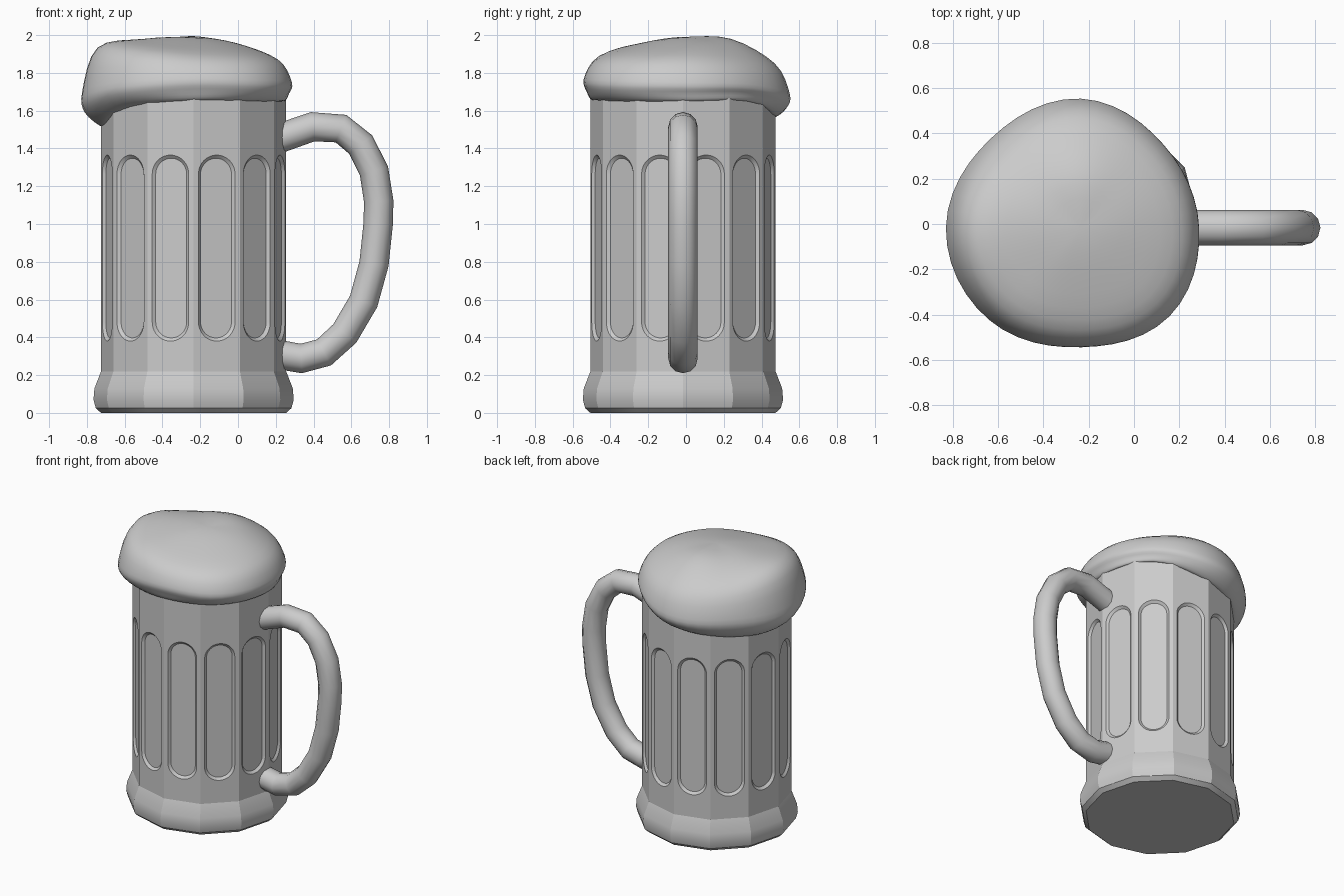
import bpy, bmesh
from math import sin, cos, pi, radians
from mathutils import Vector

if "Cube" in bpy.data.objects:
    bpy.data.objects.remove(bpy.data.objects["Cube"])

CX, CY, SIDES, R = -0.235, -0.016, 12, 0.49


def finish(name, bm, angle):
    bmesh.ops.remove_doubles(bm, verts=bm.verts, dist=1e-5)
    bmesh.ops.recalc_face_normals(bm, faces=bm.faces)
    mesh = bpy.data.meshes.new(name)
    bm.to_mesh(mesh)
    bm.free()
    ob = bpy.data.objects.new(name, mesh)
    bpy.context.collection.objects.link(ob)
    smooth(ob, angle)
    return ob


def smooth(ob, angle):
    bpy.ops.object.select_all(action='DESELECT')
    ob.select_set(True)
    bpy.context.view_layer.objects.active = ob
    bpy.ops.object.shade_smooth_by_angle(angle=radians(angle))


def corner(i, r, z):
    a = 2 * pi * i / SIDES
    return Vector((CX + r * cos(a), CY + r * sin(a), z))


def stadium(hw, z0, z1, n=10):
    """Closed outline, starting at the top centre and going left."""
    top = [(-hw * sin(pi / 2 * k / n), z1 - hw + hw * cos(pi / 2 * k / n)) for k in range(n + 1)]
    bot = [(x, z0 + z1 - z) for x, z in reversed(top)]
    left = top + bot
    return left, [(-x, z) for x, z in left]


def face(bm, pts):
    bm.faces.new([bm.verts.new(p) for p in pts])


# Twelve-sided glass with a recessed rounded panel in each side
bm = bmesh.new()
Z0, Z1 = 0.2, 1.68
hw = R * sin(pi / SIDES)
for i in range(SIDES):
    a = 2 * pi * (i + 0.5) / SIDES
    nrm = Vector((cos(a), sin(a), 0))
    tan = Vector((-sin(a), cos(a), 0))
    mid = Vector((CX, CY, 0)) + nrm * R * cos(pi / SIDES)

    def place(p, depth=0.0):
        return mid + tan * p[0] - nrm * depth + Vector((0, 0, p[1]))

    outer, inner = stadium(0.1, 0.38, 1.365), stadium(0.085, 0.397, 1.348)
    for s, o, q in zip((-1, 1), outer, inner):
        frame = [(0, Z0), (s * hw, Z0), (s * hw, Z1), (0, Z1)]
        face(bm, [place(p) for p in frame + o])
        for k in range(len(o) - 1):
            face(bm, [place(o[k]), place(o[k + 1]), place(q[k + 1], 0.015), place(q[k], 0.015)])
    face(bm, [place(p, 0.015) for p in inner[0] + inner[1][-2:0:-1]])
for z in (Z0, Z1):
    face(bm, [corner(i, R, z) for i in range(SIDES)])
finish("glass_body", bm, 25)

# Flared foot
bm = bmesh.new()
profile = [(0.49, 0.0), (0.518, 0.025), (0.53, 0.07), (0.525, 0.13), (0.49, 0.22)]
for (r0, z0), (r1, z1) in zip(profile, profile[1:]):
    for i in range(SIDES):
        face(bm, [corner(i, r0, z0), corner(i + 1, r0, z0), corner(i + 1, r1, z1), corner(i, r1, z1)])
for r, z in (profile[0], profile[-1]):
    face(bm, [corner(i, r, z) for i in range(SIDES)])
finish("foot", bm, 25)

# Handle: round tube along a bent path
path = [(0.18, 1.44), (0.395, 1.515), (0.545, 1.505), (0.65, 1.42), (0.72, 1.28), (0.745, 1.12),
        (0.742, 1.0), (0.72, 0.79), (0.665, 0.59), (0.565, 0.42), (0.455, 0.32), (0.335, 0.288), (0.18, 0.315)]
curve = bpy.data.curves.new("handle", 'CURVE')
curve.dimensions = '3D'
curve.bevel_depth = 0.078
curve.bevel_resolution = 4
curve.use_fill_caps = True
sp = curve.splines.new('POLY')
sp.points.add(len(path) - 1)
for pt, (x, z) in zip(sp.points, path):
    pt.co = (x, CY, z, 1)
handle = bpy.data.objects.new("handle", curve)
bpy.context.collection.objects.link(handle)
bpy.ops.object.select_all(action='DESELECT')
handle.select_set(True)
bpy.context.view_layer.objects.active = handle
bpy.ops.object.convert(target='MESH')
smooth(bpy.context.object, 40)


# Foam: per direction every 45 degrees: radius, lower edge, widest height, shoulder height, crown height
foam = [(0.52, 1.65, 1.75, 1.87, 1.955),
        (0.515, 1.65, 1.74, 1.86, 1.965),
        (0.565, 1.57, 1.69, 1.85, 1.98),
        (0.555, 1.53, 1.69, 1.87, 1.975),
        (0.59, 1.515, 1.70, 1.935, 1.98),
        (0.57, 1.62, 1.75, 1.91, 1.965),
        (0.525, 1.655, 1.77, 1.88, 1.95),
        (0.55, 1.65, 1.76, 1.87, 1.945)]


def spline(pts, i, t):
    """Catmull-Rom between items i and i+1 of four neighbours."""
    a, b, c, d = pts
    return tuple(0.5 * (2 * q + (r - p) * t + (2 * p - 5 * q + 4 * r - s) * t * t
                        + (3 * q - p - 3 * r + s) * t ** 3) for p, q, r, s in zip(a, b, c, d))


SUB, STEPS = 6, 4
columns = []
for i in range(8):
    for k in range(SUB):
        r, zb, zm, zs, zc = spline([foam[(i + j) % 8] for j in (-1, 0, 1, 2)], i, k / SUB)
        keys = [(0.43, zb + 0.03), (0.48, zb), (r - 0.015, zb + 0.4 * (zm - zb)), (r, zm),
                (0.86 * r, zs), (0.45 * r, zc), (0.0, 1.99)]
        ext = [keys[0]] + keys + [(-0.45 * r, 1.97)]
        col = [spline(ext[j:j + 4], j, t / STEPS) for j in range(len(keys) - 1) for t in range(STEPS)]
        a = 2 * pi * (i + k / SUB) / 8
        columns.append([Vector((CX + q * cos(a), CY + q * sin(a), z)) for q, z in col])
bm = bmesh.new()
grid = [[bm.verts.new(p) for p in col] for col in columns]
tip = bm.verts.new((CX, CY, 1.99))
for c0, c1 in zip(grid, grid[1:] + grid[:1]):
    for j in range(len(c0) - 1):
        bm.faces.new((c0[j], c1[j], c1[j + 1], c0[j + 1]))
    bm.faces.new((c0[-1], c1[-1], tip))
bm.faces.new([c[0] for c in grid])
finish("foam", bm, 60)
